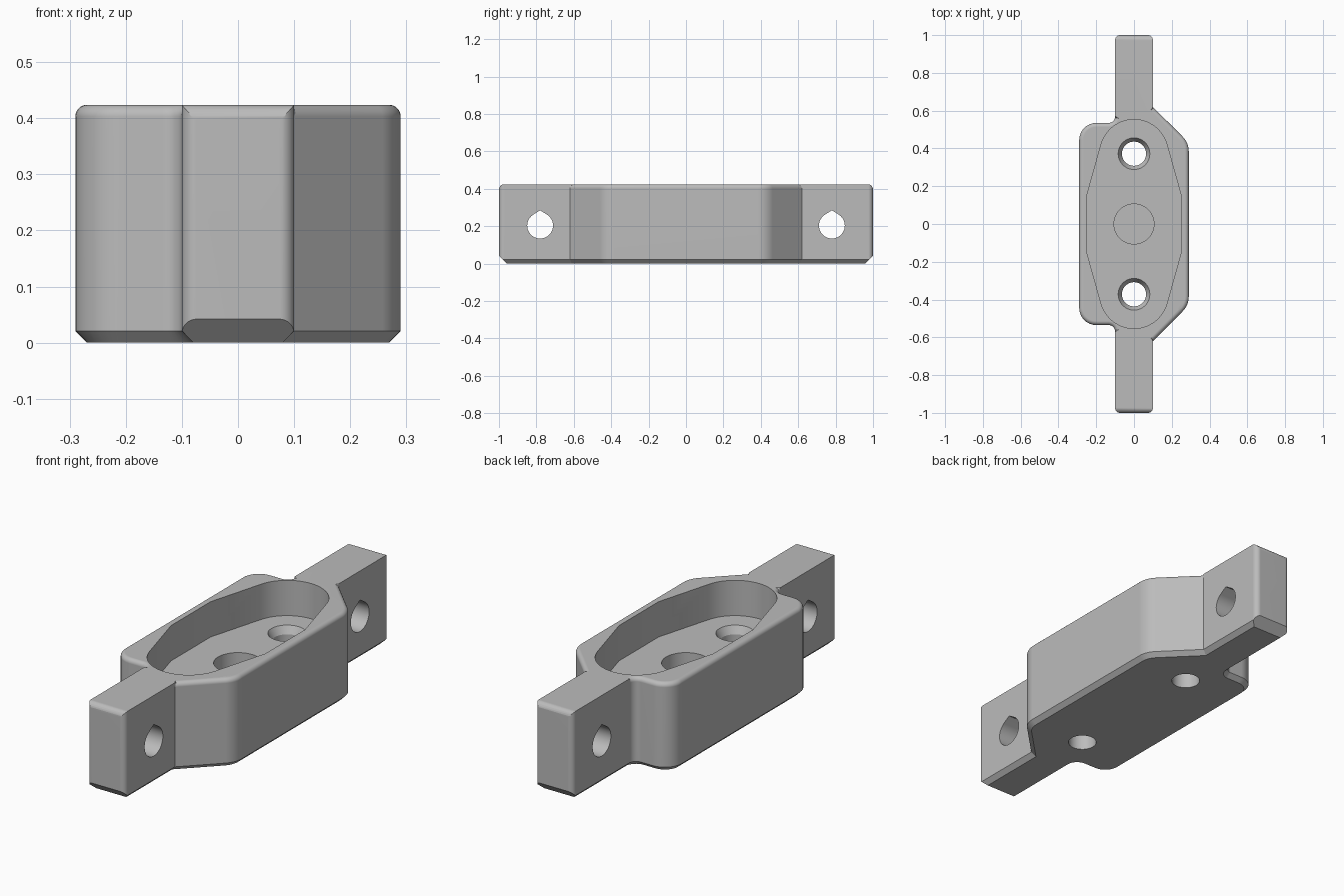
import bpy, bmesh
from math import sin, cos, pi, radians, acos
from mathutils import Vector

if "Cube" in bpy.data.objects:
    bpy.data.objects.remove(bpy.data.objects["Cube"])

HEIGHT = 0.424
FLOOR = 0.255


def loft(name, rings):
    """Closed solid through equal-length rings of 3D points."""
    bm = bmesh.new()
    loops = [[bm.verts.new(p) for p in ring] for ring in rings]
    n = len(loops[0])
    for a, b in zip(loops, loops[1:]):
        for i in range(n):
            j = (i + 1) % n
            bm.faces.new((a[i], a[j], b[j], b[i]))
    bm.faces.new(loops[0][::-1])
    bm.faces.new(loops[-1])
    bmesh.ops.recalc_face_normals(bm, faces=bm.faces[:])
    mesh = bpy.data.meshes.new(name)
    bm.to_mesh(mesh)
    bm.free()
    obj = bpy.data.objects.new(name, mesh)
    bpy.context.collection.objects.link(obj)
    return obj


def arc(cx, cy, r, start, end, steps):
    angles = [start + (end - start) * i / steps for i in range(steps + 1)]
    return [Vector((cx + r * cos(a), cy + r * sin(a))) for a in angles]


def rounded(corners, steps=8):
    """Polygon with each (x, y, radius) corner rounded."""
    out = []
    for i, (x, y, r) in enumerate(corners):
        p = Vector((x, y))
        if not r:
            out.append(p)
            continue
        u = (Vector(corners[i - 1][:2]) - p).normalized()
        v = (Vector(corners[(i + 1) % len(corners)][:2]) - p).normalized()
        half = u.angle(v) / 2
        centre = p + (u + v).normalized() * r / sin(half)
        turn = pi - 2 * half
        first = p + u * r * cos(half) / sin(half) - centre
        sign = 1 if v.cross(u) > 0 else -1
        for k in range(steps + 1):
            a = sign * turn * k / steps
            out.append(centre + Vector((first.x * cos(a) - first.y * sin(a),
                                        first.x * sin(a) + first.y * cos(a))))
    return out


def inset(points, dist, keep_arms=False):
    """Mitred inward offset; the arm sides can stay where they are."""
    out = []
    for i, p in enumerate(points):
        a = (p - points[i - 1]).normalized()
        b = (points[(i + 1) % len(points)] - p).normalized()
        na, nb = Vector((-a.y, a.x)), Vector((-b.y, b.x))
        move = (na + nb) * dist / (1 + na.dot(nb))
        out.append(p if keep_arms and abs(p.x) < 0.1005 else p + move)
    return out


def at_z(points, z):
    return [(p.x, p.y, z) for p in points]


# Body outline, one end mirrored to the other
right_end = [(0.1, -1, 0.026), (0.1, -0.62, 0), (0.104, -0.616, 0), (0.29, -0.43, 0.11)]
left_end = [(-0.29, -0.535, 0.09), (-0.1, -0.535, 0.035), (-0.1, -1, 0.026)]
flip = lambda pts: [(x, -y, r) for x, y, r in reversed(pts)]
outline = rounded(right_end + flip(right_end) + flip(left_end) + left_end)

# Body with chamfered foot and rounded rim
edge = 0.021
rings = [at_z(inset(outline, edge), 0), at_z(outline, edge)]
for k in range(6):
    a = k / 5 * pi / 2
    rings.append(at_z(inset(outline, edge * (1 - cos(a)), True),
                      HEIGHT - edge * (1 - sin(a))))
body = loft("bracket_body", rings)


def boolean(cutter, operation="DIFFERENCE"):
    mod = body.modifiers.new(cutter.name, "BOOLEAN")
    mod.object, mod.operation, mod.solver = cutter, operation, "EXACT"
    bpy.context.view_layer.objects.active = body
    bpy.ops.object.modifier_apply(modifier=mod.name)
    bpy.data.objects.remove(cutter)


# Side profile rounds the arm tips on top and chamfers them below
tip = arc(1 - 0.028, HEIGHT - 0.028, 0.028, 0, pi / 2, 6)
half = [Vector((0.958, 0)), Vector((1, 0.042))] + tip
side = half + [Vector((-p.x, p.y)) for p in reversed(half)]
boolean(loft("tip_profile", [[(x, p.x, p.y) for p in side] for x in (-0.5, 0.5)]), "INTERSECT")

# Pocket: two round ends joined by tapering walls
lean = radians(15)
top = arc(0, 0.372, 0.181, lean, pi - lean, 28)
pocket = [Vector((0.25, 0.15))] + top + [Vector((-0.25, 0.15))]
pocket += [-p for p in pocket]
boolean(loft("pocket_cutter", [at_z(pocket, FLOOR), at_z(pocket, 0.6)]))


def circle(r, y=0):
    return arc(0, y, r, 0, 2 * pi, 40)[:-1]


# Blind round recess in the pocket floor
boolean(loft("recess_cutter", [at_z(circle(0.106), 0.1), at_z(circle(0.106), 0.3)]))

for s in (-1, 1):
    # Countersunk screw hole
    y = 0.372 * s
    steps = ((0.064, -0.1), (0.064, FLOOR - 0.035), (0.084, FLOOR), (0.084, FLOOR + 0.05))
    boolean(loft("screw_cutter", [at_z(circle(r, y), z) for r, z in steps]))
    # Teardrop cross hole through the arm
    r, peak = 0.069, 0.082
    a = acos(r / peak)
    drop = arc(0.78 * s, 0.203, r, pi / 2 + a, 5 * pi / 2 - a, 32)
    drop.append(Vector((0.78 * s, 0.203 + peak)))
    boolean(loft("cross_hole_cutter", [[(x, p.x, p.y) for p in drop] for x in (-0.5, 0.5)]))

# Plain grey finish
grey = bpy.data.materials.new("plain_grey")
grey.use_nodes = True
colour = (0.5, 0.5, 0.5, 1)
grey.diffuse_color = colour
grey.node_tree.nodes["Principled BSDF"].inputs["Base Color"].default_value = colour
body.data.materials.clear()
body.data.materials.append(grey)

# Smooth curves, crisp edges
bpy.ops.object.select_all(action="DESELECT")
body.select_set(True)
bpy.context.view_layer.objects.active = body
bpy.ops.object.shade_smooth_by_angle(angle=radians(28))
weighted = body.modifiers.new("weighted_normals", "WEIGHTED_NORMAL")
weighted.keep_sharp = True
